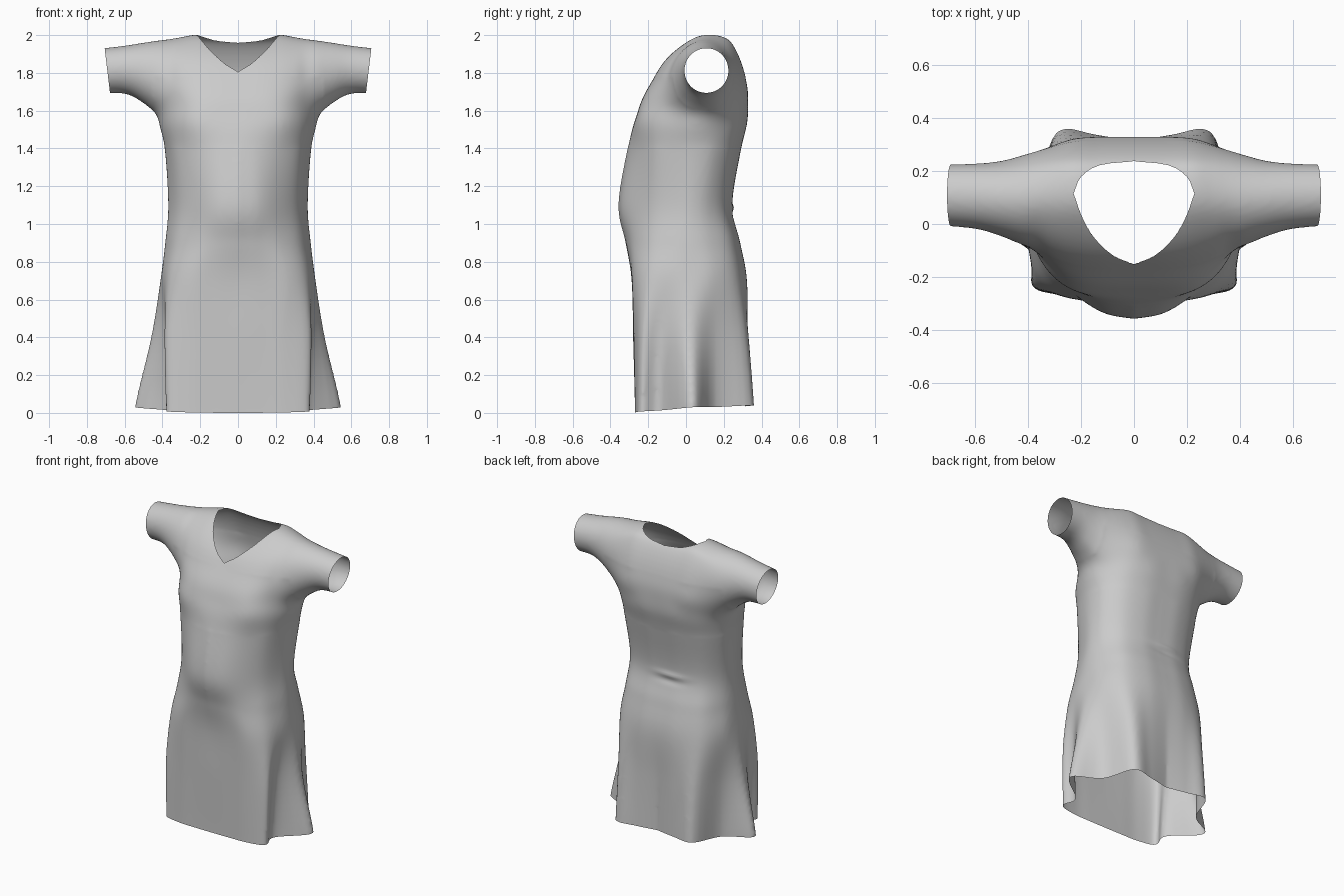
import bpy, bmesh, math
from mathutils import Vector

if "Cube" in bpy.data.objects:
    bpy.data.objects.remove(bpy.data.objects["Cube"])


def spline(pts, n):
    """Smooth curve through the points, n steps per span."""
    p = [Vector(q) for q in pts]
    p = [2 * p[0] - p[1]] + p + [2 * p[-1] - p[-2]]
    out = []
    for i in range(1, len(p) - 2):
        a, b, c, d = p[i - 1:i + 3]
        for k in range(n):
            t = k / n
            out.append(0.5 * (2 * b + (c - a) * t + (2 * a - 5 * b + 4 * c - d) * t * t
                              + (3 * b - a - 3 * c + d) * t ** 3))
    return out + [p[-2]]


def loft(name, rings, steps):
    """Closed solid through matching rings, smoothed along its length."""
    rails = [spline([r[i] for r in rings], steps) for i in range(len(rings[0]))]
    bm = bmesh.new()
    rows = [[bm.verts.new(rail[k]) for rail in rails] for k in range(len(rails[0]))]
    n = len(rails)
    for lo, hi in zip(rows, rows[1:]):
        for i in range(n):
            bm.faces.new((lo[i], lo[(i + 1) % n], hi[(i + 1) % n], hi[i]))
    bm.faces.new(rows[0])
    bm.faces.new(rows[-1])
    bmesh.ops.recalc_face_normals(bm, faces=bm.faces)
    me = bpy.data.meshes.new(name)
    bm.to_mesh(me)
    bm.free()
    ob = bpy.data.objects.new(name, me)
    bpy.context.collection.objects.link(ob)
    return ob


# Body and skirt: half cross-sections from front centre round to back centre
HEM = [(0, -.27), (.13, -.27), (.26, -.268), (.382, -.238), (.362, -.13),
       (.545, .03), (.375, .15), (.29, .348), (.15, .338), (0, .31)]
SECTIONS = [
    (-.08, HEM), (.04, HEM),
    (.40, [(0, -.28), (.13, -.278), (.26, -.272), (.385, -.232), (.38, -.13),
           (.46, .02), (.375, .15), (.29, .315), (.15, .327), (0, .315)]),
    (.70, [(0, -.287), (.13, -.287), (.26, -.277), (.36, -.215), (.397, -.1),
           (.41, .03), (.385, .15), (.3, .27), (.15, .318), (0, .322)]),
    (.90, [(0, -.32), (.11, -.31), (.22, -.277), (.32, -.2), (.37, -.09),
           (.385, .02), (.36, .13), (.28, .235), (.14, .282), (0, .287)]),
    (1.1, [(0, -.359), (.11, -.338), (.21, -.275), (.305, -.175), (.355, -.06),
           (.369, .03), (.34, .12), (.26, .2), (.13, .24), (0, .245)]),
    (1.4, [(0, -.31), (.11, -.295), (.22, -.25), (.32, -.17), (.37, -.06),
           (.388, .05), (.365, .15), (.28, .24), (.14, .287), (0, .292)]),
    (1.56, [(0, -.266), (.12, -.266), (.24, -.248), (.335, -.17), (.4, -.04),
            (.422, .07), (.38, .17), (.29, .275), (.14, .327), (0, .327)]),
    (1.72, [(0, -.18), (.12, -.18), (.22, -.165), (.3, -.1), (.34, 0),
            (.35, .08), (.34, .15), (.28, .24), (.14, .315), (0, .315)])]
rings = []
for z, half in SECTIONS:
    half = spline([(x, y, z) for x, y in half], 5)
    rings.append(half + [Vector((-p.x, p.y, p.z)) for p in half[-2:0:-1]])
dress = loft("dress", rings, 8)

# Shoulders and sleeves: side profile turning into a round cuff along x
PROFILE = [(.04, 1.45), (-.15, 1.46), (-.25, 1.55), (-.238, 1.65), (-.183, 1.75),
           (-.123, 1.85), (-.05, 1.925), (.04, 1.983), (.12, 2.0), (.2, 1.985),
           (.245, 1.95), (.29, 1.86), (.32, 1.75), (.328, 1.64), (.24, 1.46)]
# x, y min, y max, z min, z max, roundness
SPANS = [(0, -.265, .332, 1.45, 2.0, 0), (.12, -.265, .332, 1.45, 2.0, 0),
         (.22, -.25, .33, 1.45, 2.003, 0), (.30, -.195, .31, 1.48, 1.99, .2),
         (.36, -.13, .287, 1.52, 1.98, .5), (.42, -.09, .264, 1.572, 1.972, .75),
         (.50, -.05, .24, 1.64, 1.96, .9), (.60, -.018, .228, 1.69, 1.944, 1),
         (.76, -.004, .224, 1.69, 1.925, 1)]
base = spline([(0, y, z) for y, z in PROFILE + PROFILE[:1]], 3)[:-1]


def sleeve_ring(x, y0, y1, z0, z1, t):
    ring = []
    for i, p in enumerate(base):
        a = math.tau * i / len(base)
        u = ((p.y + .265) / .597) * (1 - t) + (.5 - .5 * math.sin(a)) * t
        v = ((p.z - 1.45) / .55) * (1 - t) + (.5 - .5 * math.cos(a)) * t
        ring.append((x, y0 + (y1 - y0) * u, z0 + (z1 - z0) * v))
    return ring


left = [sleeve_ring(-s[0], *s[1:]) for s in SPANS[:0:-1]]
sleeves = loft("sleeve_helper", left + [sleeve_ring(*s) for s in SPANS], 5)

# Fuse body and sleeves into one smooth skin
m = dress.modifiers.new("join", "BOOLEAN")
m.operation, m.object, m.solver = "UNION", sleeves, "EXACT"
m = dress.modifiers.new("skin", "REMESH")
m.mode, m.voxel_size = "VOXEL", .012
m = dress.modifiers.new("soften", "SMOOTH")
m.factor, m.iterations = .5, 8
bpy.context.view_layer.update()
mesh = bpy.data.meshes.new_from_object(dress.evaluated_get(bpy.context.evaluated_depsgraph_get()))
dress.modifiers.clear()
dress.data = mesh
bpy.data.objects.remove(sleeves)

bm = bmesh.new()
bm.from_mesh(mesh)

# Melt the chest join away
chest = [v for v in bm.verts if 1.4 < v.co.z < 1.78 and abs(v.co.x) < .45]
for _ in range(50):
    bmesh.ops.smooth_vert(bm, verts=chest, factor=.5,
                          use_axis_x=True, use_axis_y=True, use_axis_z=True)


def cut(co, no, clear=True, faces=None):
    faces = bm.faces[:] if faces is None else faces
    geom = faces + list({e for f in faces for e in f.edges}) + list({v for f in faces for v in f.verts})
    bmesh.ops.bisect_plane(bm, geom=geom, dist=1e-5, plane_co=co, plane_no=no, clear_outer=clear)


# Open hem and cuffs
cut((0, -.27, 0), (0, .06, -1))
for s in (-1, 1):
    cut((s * .706, 0, 1.93), (s, 0, -.12), True, [f for f in bm.faces if f.calc_center_median().z > 1.3])

# Open the V neckline
side = spline([(0, -.152, 0), (.08, -.118, 0), (.15, -.052, 0), (.195, .025, 0), (.228, .115, 0)], 3)
back = spline([(.228, .115, 0), (.2, .178, 0), (.13, .222, 0), (0, .237, 0)], 3)
half = side + back[1:]
loop = half + [Vector((-p.x, p.y, 0)) for p in half[-2:0:-1]]
edges = [(a, Vector((b.y - a.y, a.x - b.x, 0)).normalized())
         for a, b in zip(loop, loop[1:] + loop[:1])]


def top_faces(margin):
    found = []
    for f in bm.faces:
        c = f.calc_center_median()
        if c.z > 1.7 and all((Vector((c.x, c.y, 0)) - a).dot(n) < margin for a, n in edges):
            found.append(f)
    return found


for a, n in edges:
    cut(a, n, False, top_faces(.02))
bmesh.ops.delete(bm, geom=top_faces(.0005), context="FACES")

# Lift the hem at the sides and add the small waist crease at the back
for v in bm.verts:
    x, y, z = v.co
    v.co.z += .04 * x * x * max(0, 1 - z)
    if y > .1:
        r = math.exp(-((x + .05) / .1) ** 2)
        v.co.y += r * (.008 * math.exp(-((z - 1.085) / .018) ** 2)
                       - .006 * math.exp(-((z - 1.045) / .02) ** 2))
bmesh.ops.recalc_face_normals(bm, faces=bm.faces)
bm.to_mesh(mesh)
bm.free()
for p in mesh.polygons:
    p.use_smooth = True
